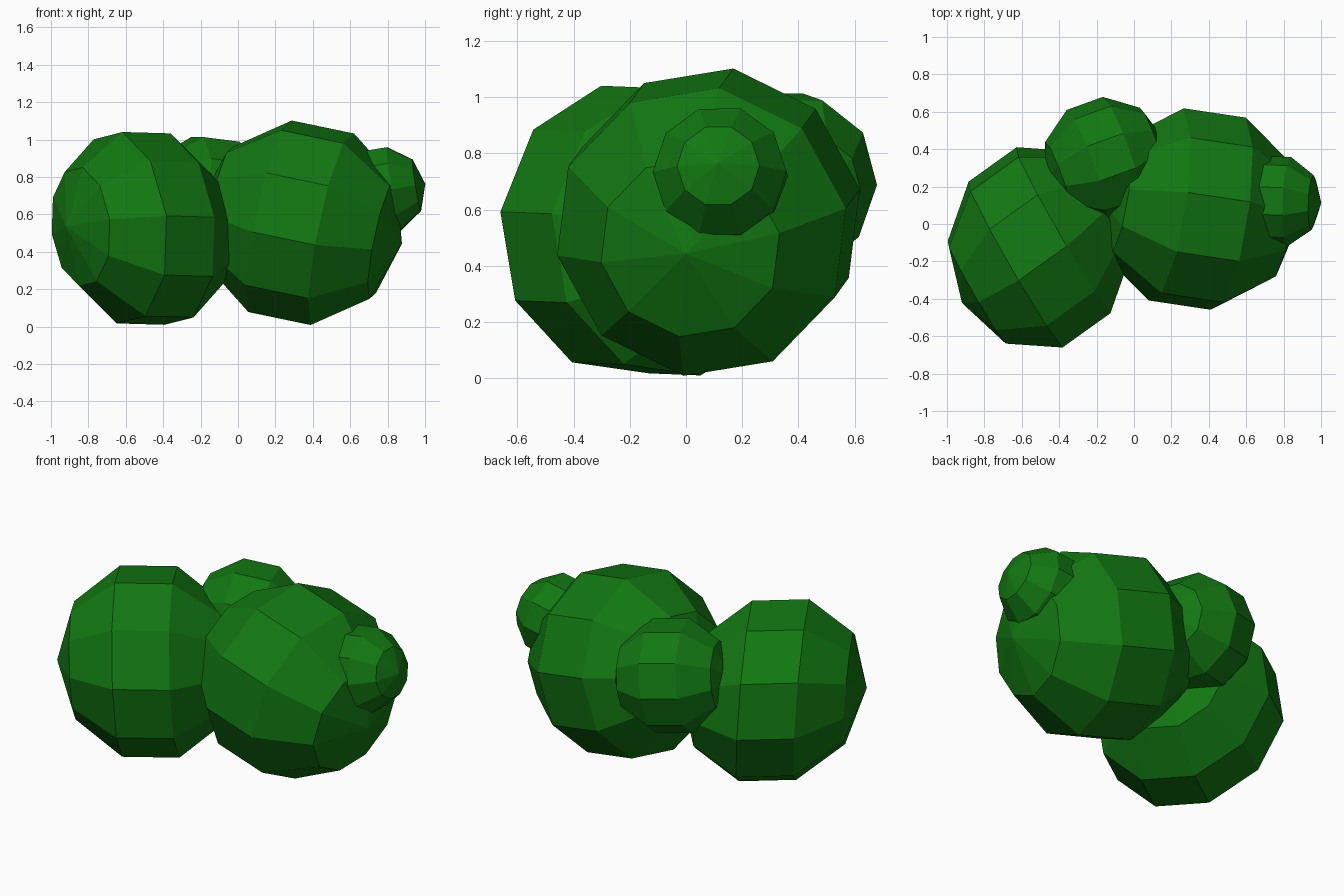
import bpy, bmesh, math
from mathutils import Vector

if "Cube" in bpy.data.objects:
    bpy.data.objects.remove(bpy.data.objects["Cube"])

leaf = bpy.data.materials.new("leaf green")
leaf.diffuse_color = (0.006, 0.185, 0.006, 1)
leaf.use_nodes = True
leaf.node_tree.nodes["Principled BSDF"].inputs["Base Color"].default_value = leaf.diffuse_color

SEGMENTS, BANDS = 10, 5


def clump(name, centre, axis, u, v, phase=0.0):
    """Low-poly ball: poles along axis, rings spanned by u and v."""
    c, a, u, v = Vector(centre), Vector(axis), Vector(u), Vector(v)
    bm = bmesh.new()
    south, north = bm.verts.new(c - a), bm.verts.new(c + a)
    rings = []
    for i in range(1, BANDS):
        lat = -math.pi / 2 + math.pi * i / BANDS
        ring = []
        for k in range(SEGMENTS):
            t = math.radians(phase) + math.tau * k / SEGMENTS
            side = u * math.cos(t) + v * math.sin(t)
            ring.append(bm.verts.new(c + a * math.sin(lat) + side * math.cos(lat)))
        rings.append(ring)
    for k in range(SEGMENTS):
        n = (k + 1) % SEGMENTS
        bm.faces.new((south, rings[0][n], rings[0][k]))
        bm.faces.new((north, rings[-1][k], rings[-1][n]))
        for lo, hi in zip(rings, rings[1:]):
            bm.faces.new((lo[k], lo[n], hi[n], hi[k]))
    bmesh.ops.recalc_face_normals(bm, faces=bm.faces)
    mesh = bpy.data.meshes.new(name)
    bm.to_mesh(mesh)
    bm.free()
    mesh.materials.append(leaf)
    bpy.context.collection.objects.link(bpy.data.objects.new(name, mesh))


def round_clump(name, centre, axis, ref, radius, phase=0.0):
    """Ball of equal radius; ref fixes where the ring vertices start."""
    a = Vector(axis).normalized()
    r = Vector(ref)
    u = (r - a * r.dot(a)).normalized()
    clump(name, centre, a * radius, u * radius, a.cross(u) * radius, phase)


# large left ball, slightly squashed
clump("left_foliage", (-0.505, -0.125, 0.525), (0.415, 0.297, -0.012),
      (0.27, -0.47, 0), (-0.035, 0, 0.548), 7)
# large right ball
round_clump("right_foliage", (0.338, 0.08, 0.555), (0.542, -0.081, -0.113),
            (0.216, 0.12, 0.965), 0.556)
# medium ball at the back
round_clump("back_foliage", (-0.155, 0.345, 0.70), (0.94, 0.34, -0.12),
            (-0.34, 0.94, 0), 0.335)
# small ball on the right end
round_clump("small_side_foliage", (0.755, 0.123, 0.723), (0.245, -0.01, 0.04),
            (0, 0.3, 0.95), 0.25)
